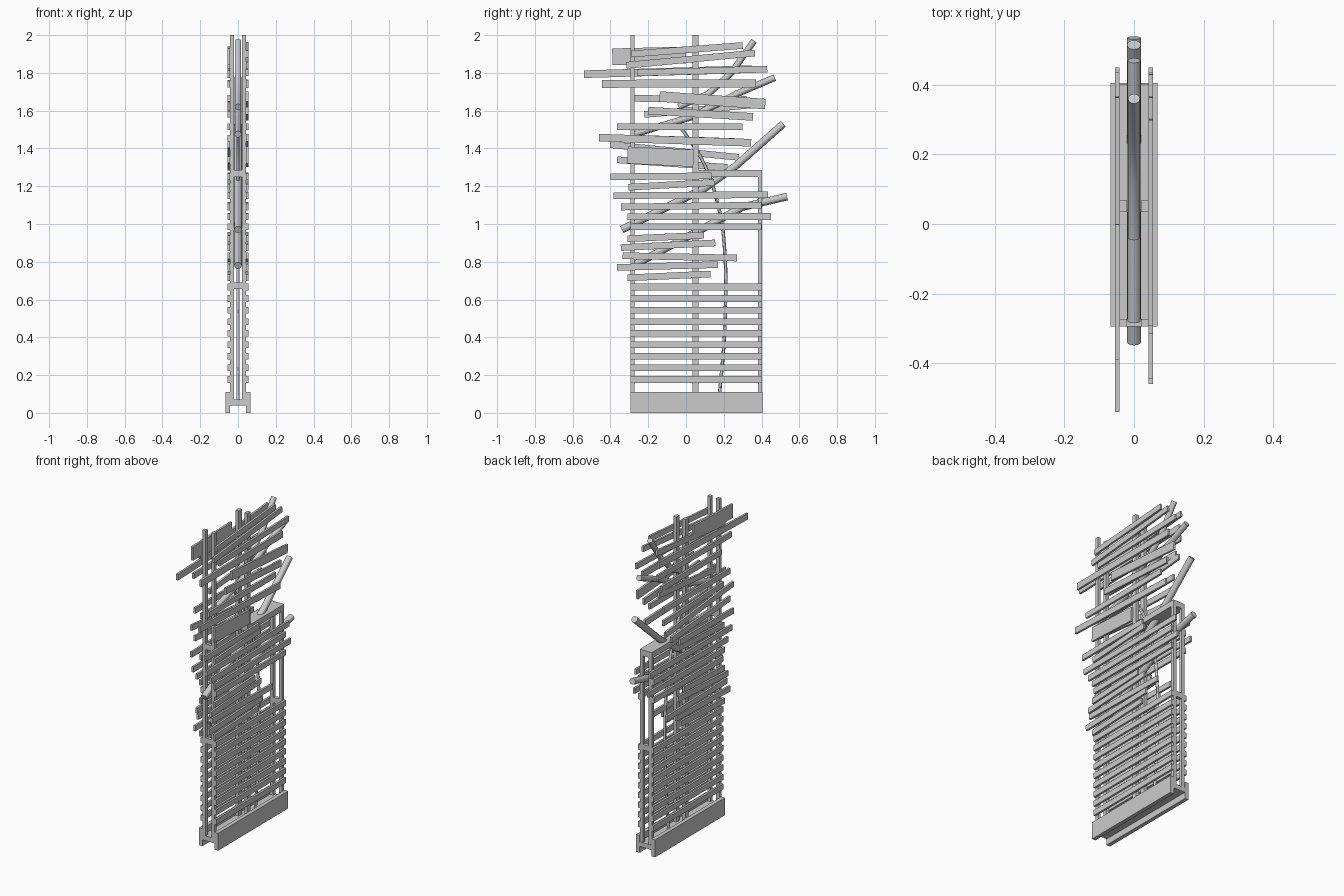
import bpy, math


def box(name, x, y, z, rot=0.0):
    """Box from (min, max) ranges, tilted about x."""
    bpy.ops.mesh.primitive_cube_add(size=1, location=(sum(x) / 2, sum(y) / 2, sum(z) / 2),
                                    rotation=(rot, 0, 0))
    o = bpy.context.object
    o.name = name
    o.scale = (x[1] - x[0], y[1] - y[0], z[1] - z[0])
    return o


def slat(side, y1, z1, y2, z2, h=0.035):
    """Thin board on one face (side = +1 or -1) between two end points."""
    length = math.hypot(y2 - y1, z2 - z1)
    yc, zc = (y1 + y2) / 2, (z1 + z2) / 2
    x = sorted((side * 0.042, side * 0.055))
    box("slat", x, (yc - length / 2, yc + length / 2), (zc - h / 2, zc + h / 2),
        math.atan2(z2 - z1, y2 - y1))


def branch(name, pts, r, smooth=False):
    """Round pole following (y, z) points in the middle plane."""
    c = bpy.data.curves.new(name, 'CURVE')
    c.dimensions = '3D'
    c.bevel_depth = r
    c.bevel_resolution = 4
    c.use_fill_caps = True
    s = c.splines.new('BEZIER' if smooth else 'POLY')
    ps = s.bezier_points if smooth else s.points
    ps.add(len(pts) - 1)
    for p, (y, z) in zip(ps, pts):
        if smooth:
            p.co = (0, y, z)
            p.handle_left_type = p.handle_right_type = 'AUTO'
        else:
            p.co = (0, y, z, 1)
    o = bpy.data.objects.new(name, c)
    bpy.context.collection.objects.link(o)
    bpy.ops.object.select_all(action='DESELECT')
    o.select_set(True)
    bpy.context.view_layer.objects.active = o
    bpy.ops.object.convert(target='MESH')
    bpy.ops.object.shade_smooth_by_angle()


# Base boards and floor plate
for s in (-1, 1):
    box("base_board", sorted((s * 0.042, s * 0.067)), (-0.295, 0.405), (0, 0.11))
box("floor_plate", (-0.042, 0.042), (-0.295, 0.405), (0.04, 0.07))

# Paired posts
for s in (-1, 1):
    x = sorted((s * 0.02, s * 0.042))
    box("front_post", x, (-0.295, -0.273), (0.04, 2.0))
    box("middle_post", x, (0.035, 0.067), (0.04, 2.0))
    box("back_post", x, (0.38, 0.402), (0.04, 1.27))

# Cross pieces and the short top rail
for z in (0.655, 1.25):
    box("front_crossbar", (-0.042, 0.042), (-0.295, -0.273), (z, z + 0.035))
box("back_crossbar", (-0.042, 0.042), (0.38, 0.402), (0.655, 0.69))
box("top_rail", (-0.042, 0.042), (0.04, 0.402), (1.25, 1.287))

# Regular lower slats on both faces
for s in (-1, 1):
    for i in range(9):
        z = 0.177 + i * 0.0612
        slat(s, -0.295, z, 0.402, z)

# Irregular slats shared by both faces
BOTH = [
    (-0.31, 0.715, 0.13, 0.735), (-0.365, 0.77, 0.17, 0.785), (-0.335, 0.832, 0.27, 0.82),
    (-0.345, 0.875, 0.155, 0.90), (-0.31, 0.922, 0.095, 0.94), (-0.295, 0.985, 0.40, 0.985),
    (-0.31, 1.038, 0.45, 1.04), (-0.345, 1.09, 0.40, 1.10), (-0.385, 1.15, 0.435, 1.155),
    (-0.305, 1.195, 0.15, 1.22), (-0.365, 1.515, 0.30, 1.515), (-0.315, 1.84, 0.365, 1.905),
]
for p in BOTH:
    for s in (-1, 1):
        slat(s, *p)

# Irregular slats on the right face
for p in [(-0.40, 1.25, 0.135, 1.255), (-0.31, 1.365, 0.04, 1.348, 0.09),
          (-0.46, 1.457, 0.345, 1.43, 0.04), (-0.20, 1.60, 0.355, 1.567, 0.04),
          (-0.14, 1.675, 0.42, 1.635, 0.055), (-0.445, 1.742, 0.37, 1.745, 0.042),
          (-0.26, 1.80, 0.43, 1.82), (-0.29, 1.90, 0.30, 1.945)]:
    slat(1, *p)

# Irregular slats on the left face
for p in [(-0.365, 1.34, 0.22, 1.30), (-0.40, 1.42, 0.28, 1.353),
          (-0.40, 1.25, 0.135, 1.255), (-0.22, 1.58, 0.345, 1.63), (-0.28, 1.665, 0.32, 1.66),
          (-0.38, 1.74, 0.36, 1.745), (-0.54, 1.793, 0.35, 1.82, 0.04),
          (-0.39, 1.885, 0.0, 1.895, 0.088), (-0.30, 1.455, 0.30, 1.435)]:
    slat(-1, *p)

# Bent poles and thin curved stem running between the faces
branch("lower_pole", [(-0.28, 0.78), (0.06, 0.96), (0.30, 1.09), (0.535, 1.145)], 0.02)
branch("long_pole", [(-0.34, 0.97), (0.10, 1.19), (0.26, 1.305), (0.515, 1.53)], 0.02)
branch("upper_pole", [(-0.28, 1.475), (0.04, 1.57), (0.27, 1.69), (0.47, 1.775)], 0.018)
branch("top_pole", [(-0.04, 1.62), (0.12, 1.69), (0.24, 1.80), (0.36, 1.97)], 0.017)
branch("thin_stem", [(0.175, 0.07), (0.205, 0.45), (0.20, 0.92), (0.17, 1.10),
                     (0.09, 1.33), (-0.04, 1.53)], 0.009, True)
